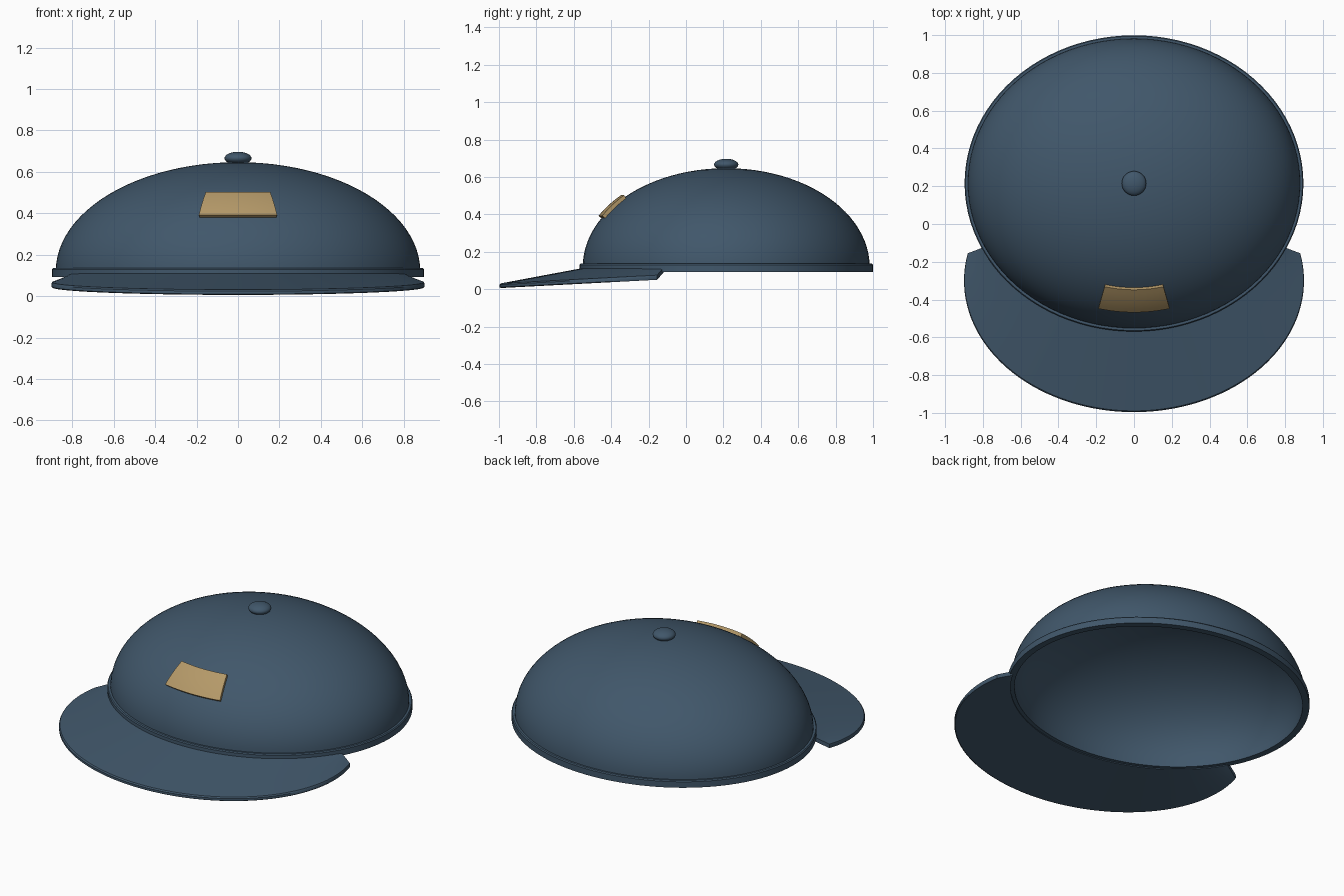
import bpy, bmesh
from math import sin, cos, radians, pi
from mathutils import Vector

if "Cube" in bpy.data.objects:
    bpy.data.objects.remove(bpy.data.objects["Cube"])

RX, RY, RZ = 0.88, 0.767, 0.527      # crown half-axes
CY, CZ = 0.215, 0.12                 # crown centre


def material(name, rgb):
    m = bpy.data.materials.new(name)
    m.diffuse_color = (*rgb, 1)
    m.use_nodes = True
    m.node_tree.nodes["Principled BSDF"].inputs["Base Color"].default_value = m.diffuse_color
    return m


NAVY = material("navy_cloth", (0.052, 0.095, 0.145))
TAN = material("tan_cloth", (0.46, 0.32, 0.14))


def finish(obj, mat):
    obj.data.materials.append(mat)
    bpy.ops.object.select_all(action='DESELECT')
    obj.select_set(True)
    bpy.context.view_layer.objects.active = obj
    bpy.ops.object.shade_smooth_by_angle(angle=radians(35))


def loft(name, sections, mat, wrap):
    """Skin closed cross-sections; either join end to start or cap both ends."""
    bm = bmesh.new()
    rows = [[bm.verts.new(p) for p in s] for s in sections]
    n = len(rows[0])
    pairs = list(zip(rows, rows[1:])) + ([(rows[-1], rows[0])] if wrap else [])
    for a, b in pairs:
        for i in range(n):
            j = (i + 1) % n
            bm.faces.new((a[i], a[j], b[j], b[i]))
    if not wrap:
        bm.faces.new(rows[0])
        bm.faces.new(rows[-1])
    bmesh.ops.remove_doubles(bm, verts=bm.verts, dist=1e-5)
    bmesh.ops.delete(bm, geom=[e for e in bm.edges if not e.link_faces], context='EDGES')
    bmesh.ops.recalc_face_normals(bm, faces=bm.faces)
    me = bpy.data.meshes.new(name)
    bm.to_mesh(me)
    bm.free()
    obj = bpy.data.objects.new(name, me)
    bpy.context.collection.objects.link(obj)
    finish(obj, mat)


def shell(az, el, d=0.0):
    """Point on the crown ellipsoid, pushed out by d."""
    u = Vector((cos(el) * cos(az), cos(el) * sin(az), sin(el)))
    n = Vector((u.x / RX, u.y / RY, u.z / RZ)).normalized()
    return Vector((u.x * RX, CY + u.y * RY, CZ + u.z * RZ)) + n * d


# Hollow crown
SEG, RINGS = 96, 24
els = [pi / 2 * i / RINGS for i in range(RINGS + 1)]
loft("crown", [[shell(2 * pi * k / SEG, e) for e in els] +
               [shell(2 * pi * k / SEG, e, -0.02) for e in reversed(els)]
               for k in range(SEG)], NAVY, True)

# Sweat band around the opening
band = [(0.017, 0.093), (0.017, 0.13), (0.012, 0.136), (-0.022, 0.136), (-0.022, 0.093)]
loft("band", [[((RX + d) * cos(a), CY + (RY + d) * sin(a), z) for d, z in band]
              for a in (2 * pi * k / SEG for k in range(SEG))], NAVY, True)

# Sloping brim, from the crown edge to a wider front arc
sections = []
for k in range(73):
    t = k / 72
    ai = radians(-26 - 128 * t)
    ao = radians(12 - 204 * t)
    inner = Vector((RX * cos(ai), CY + RY * sin(ai), 0.113))
    yo = -0.3 + 0.696 * sin(ao)
    outer = Vector((0.9 * cos(ao), yo, 0.03 + 0.045 * (yo + 0.996) / 0.85))
    top = [inner.lerp(outer, v) for v in (0, 0.25, 0.5, 0.75, 0.985)]
    low = [p - Vector((0, 0, 0.025)) for p in reversed(top)]
    rim = [outer - Vector((0, 0, 0.006)), outer - Vector((0, 0, 0.02))]
    sections.append(top + rim + low)
loft("brim", sections, NAVY, False)

# Front patch following the crown
pe = [radians(29.5 + 14.5 * i / 6) for i in range(7)]
loft("front_patch", [[shell(a, e, 0.02) for e in pe] + [shell(a, e, -0.004) for e in reversed(pe)]
                     for a in (radians(-104 + 28 * k / 14) for k in range(15))], TAN, False)

# Top button
bpy.ops.mesh.primitive_uv_sphere_add(segments=32, ring_count=16, location=(0, CY, 0.666))
button = bpy.context.object
button.name = "top_button"
button.scale = (0.065, 0.065, 0.031)
bpy.ops.object.transform_apply(location=False, rotation=False, scale=True)
finish(button, NAVY)
